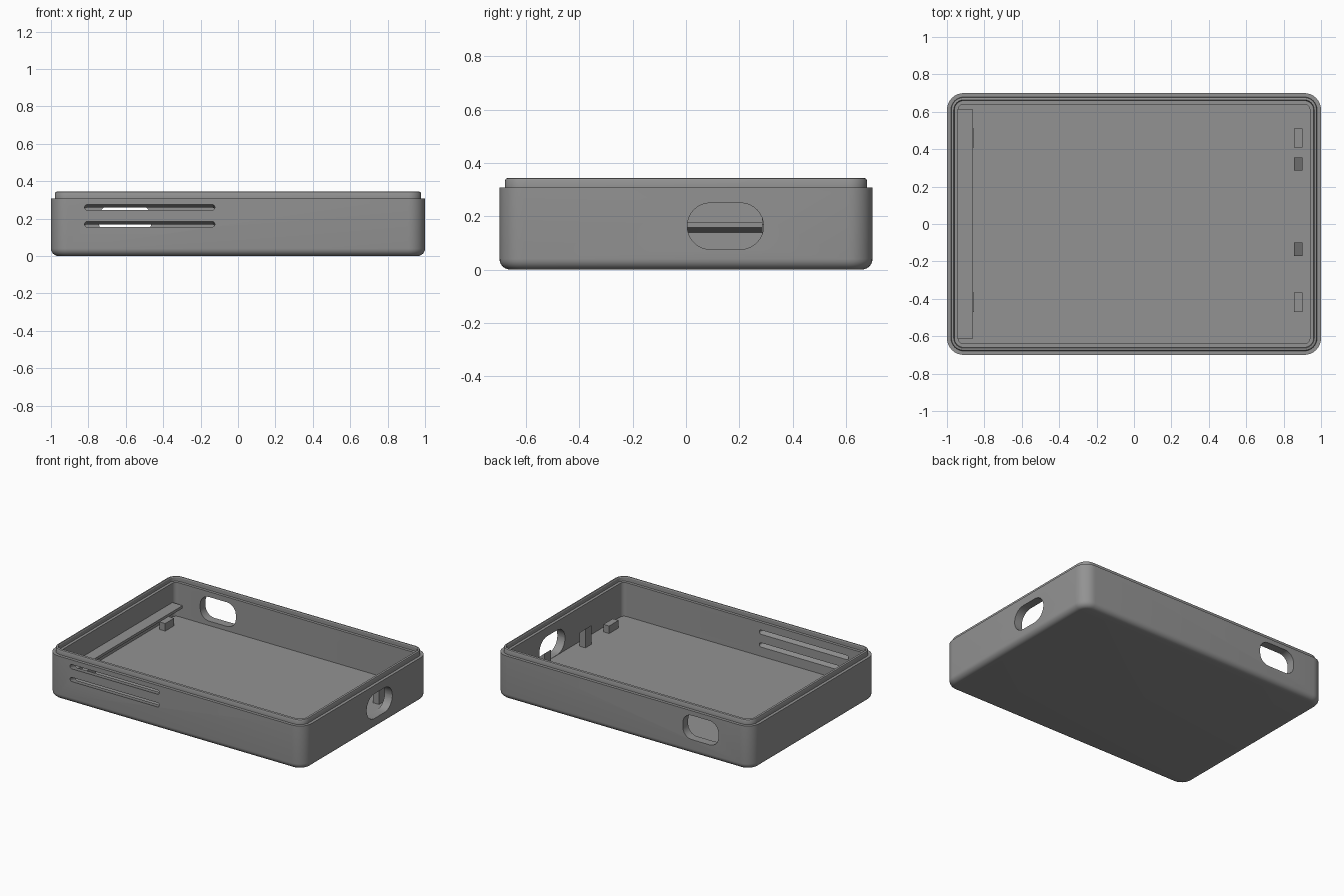
import bpy, bmesh
from math import sin, cos, pi, radians
from mathutils import Matrix, Vector

cube = bpy.data.objects.get("Cube")
if cube:
    bpy.data.objects.remove(cube, do_unlink=True)

grey = bpy.data.materials.new("matte_grey")
grey.use_nodes = True
grey.diffuse_color = (0.29, 0.29, 0.29, 1)
grey.node_tree.nodes["Principled BSDF"].inputs["Base Color"].default_value = grey.diffuse_color

FLOOR = 0.074
WALL = 0.06


def rounded_rect(hx, hy, r, segs=8):
    """Outline points of a rounded rectangle, counter-clockwise."""
    pts = []
    for k, (sx, sy) in enumerate([(1, 1), (-1, 1), (-1, -1), (1, -1)]):
        for i in range(segs + 1):
            a = (k + i / segs) * pi / 2
            pts.append((sx * (hx - r) + r * cos(a), sy * (hy - r) + r * sin(a)))
    return pts


def loft(name, rings):
    """Closed solid through rings of matching 3D points."""
    bm = bmesh.new()
    loops = [[bm.verts.new(p) for p in ring] for ring in rings]
    n = len(loops[0])
    for a, b in zip(loops, loops[1:]):
        for i in range(n):
            j = (i + 1) % n
            bm.faces.new((a[i], a[j], b[j], b[i]))
    bm.faces.new(loops[0][::-1])
    bm.faces.new(loops[-1])
    bmesh.ops.recalc_face_normals(bm, faces=bm.faces)
    mesh = bpy.data.meshes.new(name)
    bm.to_mesh(mesh)
    bm.free()
    mesh.materials.append(grey)
    obj = bpy.data.objects.new(name, mesh)
    bpy.context.collection.objects.link(obj)
    return obj


def cut(target, cutter):
    """Subtract a cutter and discard it."""
    mod = target.modifiers.new("opening", 'BOOLEAN')
    mod.operation, mod.solver, mod.object = 'DIFFERENCE', 'EXACT', cutter
    bpy.context.view_layer.objects.active = target
    bpy.ops.object.modifier_apply(modifier=mod.name)
    bpy.data.objects.remove(cutter, do_unlink=True)


def wall_opening(centre, hw, hh, r, axis, drop=0.0):
    """Rounded cutter through a wall; drop shears its two ends vertically."""
    c = Vector(centre)
    rings = []
    for t in (-0.06, 0.06):
        ring = []
        for u, v in rounded_rect(hw, hh, r):
            offset = (t, u, v) if axis == 'X' else (u, t, v - drop * t / WALL)
            ring.append(c + Vector(offset))
        rings.append(ring)
    return loft("opening_cutter", rings)


def prism(name, profile, y0, y1):
    """Extrude an x-z profile along y."""
    return loft(name, [[(x, y, z) for x, z in profile] for y in (y0, y1)])


# Tray shell: inset and height from the underside, up over the lip, down to the floor
fillet = 0.04
section = [(fillet * (1 - sin(a)), fillet * (1 - cos(a)))
           for a in [i * pi / 12 for i in range(7)]]
section += [(0, 0.308), (0.021, 0.308), (0.021, 0.335), (0.024, 0.341),
            (0.03, 0.344), (0.036, 0.344), (0.04, 0.338), (0.04, 0.312),
            (WALL, 0.312), (WALL, FLOOR)]
shell = loft("tray_shell", [
    [(x, y, z) for x, y in rounded_rect(1 - d, 0.7 - d, 0.09 - d)]
    for d, z in section])

# Side port, back port and two louvred vent slots in the front
cut(shell, wall_opening((0.97, 0.148, 0.163), 0.143, 0.087, 0.0865, 'X'))
cut(shell, wall_opening((-0.604, 0.67, 0.19), 0.139, 0.085, 0.07, 'Y'))
for z in (0.252, 0.162):
    cut(shell, wall_opening((-0.472, -0.67, z), 0.348, 0.015, 0.0145, 'Y', 0.016))

# Retaining ledge along one end wall
ledge = prism("retaining_ledge",
              [(-0.945, 0.137), (-0.86, 0.157), (-0.86, 0.176), (-0.945, 0.176)],
              -0.612, 0.612)

# Low support posts near the corners
posts = []
for sx in (-1, 1):
    for y0, y1 in ((0.41, 0.51), (-0.47, -0.365)):
        block = [(sx * 0.855, FLOOR - 0.01), (sx * 0.9, FLOOR - 0.01),
                 (sx * 0.9, 0.127), (sx * 0.855, 0.127)]
        posts.append(prism("support_post", block, y0, y1))

# Taller catches with a sloped top
catch = [(0.855, FLOOR - 0.01), (0.9, FLOOR - 0.01), (0.9, 0.17), (0.855, 0.208)]
for y0, y1 in ((0.285, 0.355), (-0.17, -0.1)):
    posts.append(prism("board_catch", catch, y0, y1))

# Smooth the rounded edges only
bpy.ops.object.select_all(action='DESELECT')
shell.select_set(True)
bpy.context.view_layer.objects.active = shell
bpy.ops.object.shade_smooth_by_angle(angle=radians(32))
